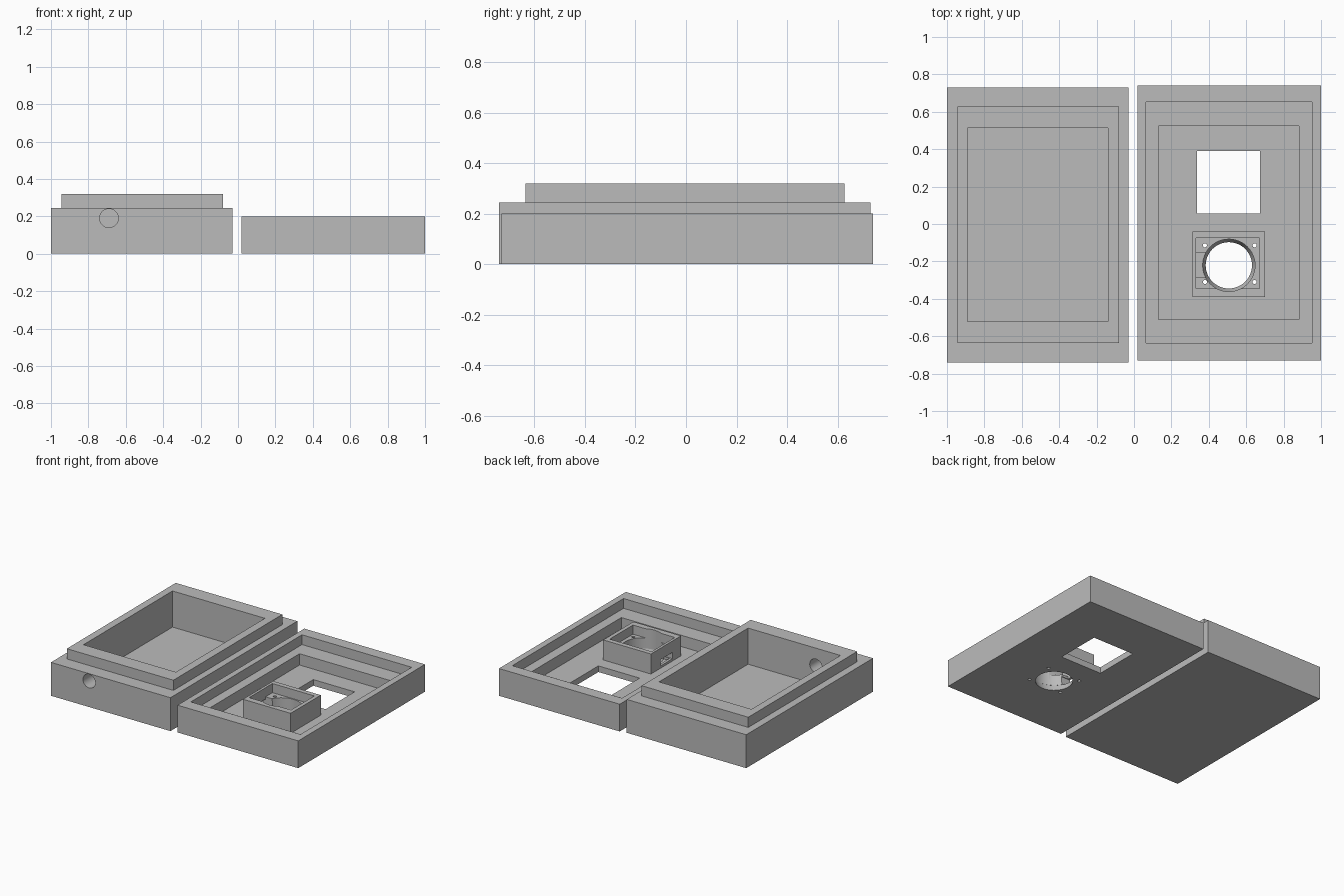
import bpy
import bmesh

default = bpy.data.objects.get("Cube")
if default:
    bpy.data.objects.remove(default, do_unlink=True)

grey = bpy.data.materials.new("plain_grey")
grey.use_nodes = True
COLOUR = (0.5, 0.5, 0.5, 1)
grey.diffuse_color = COLOUR
grey.node_tree.nodes["Principled BSDF"].inputs["Base Color"].default_value = COLOUR


def finish(name, bm):
    mesh = bpy.data.meshes.new(name)
    bmesh.ops.recalc_face_normals(bm, faces=bm.faces)
    bm.to_mesh(mesh)
    bm.free()
    mesh.materials.append(grey)
    obj = bpy.data.objects.new(name, mesh)
    bpy.context.collection.objects.link(obj)
    return obj


def box(name, x, y, z):
    """Box from (min, max) pairs on each axis."""
    bm = bmesh.new()
    bmesh.ops.create_cube(bm, size=1)
    for v in bm.verts:
        for i, (lo, hi) in enumerate((x, y, z)):
            v.co[i] = lo if v.co[i] < 0 else hi
    return finish(name, bm)


def round_cutter(name, centre, r_low, r_high, z, sides=48):
    bm = bmesh.new()
    bmesh.ops.create_cone(bm, cap_ends=True, segments=sides, radius1=r_low,
                          radius2=r_high, depth=z[1] - z[0])
    bmesh.ops.translate(bm, verts=bm.verts, vec=(*centre, sum(z) / 2))
    return finish(name, bm)


def boolean(target, other, operation="DIFFERENCE"):
    mod = target.modifiers.new(operation.title(), "BOOLEAN")
    mod.operation = operation
    mod.solver = "EXACT"
    mod.object = other
    bpy.context.view_layer.objects.active = target
    bpy.ops.object.modifier_apply(modifier=mod.name)
    bpy.data.objects.remove(other, do_unlink=True)


def smooth(obj):
    bpy.ops.object.select_all(action="DESELECT")
    obj.select_set(True)
    bpy.context.view_layer.objects.active = obj
    bpy.ops.object.shade_smooth_by_angle(angle=0.5)


# Deep case half with raised lip
case = box("case_base", (-1, -0.03), (-0.74, 0.73), (0, 0.245))
boolean(case, box("lip", (-0.945, -0.08), (-0.635, 0.628), (0.1, 0.32)), "UNION")
boolean(case, box("case_cavity", (-0.89, -0.14), (-0.52, 0.512), (0.055, 0.5)))

# Cable hole through the front wall
hole = round_cutter("cable_hole", (0, 0), 0.05, 0.05, (-0.2, 0.2))
hole.rotation_euler.x = 1.5708
hole.location = (-0.69, -0.65, 0.19)
boolean(case, hole)
smooth(case)

# Shallow cover half with stepped recess and window
cover = box("cover", (0.02, 1), (-0.73, 0.74), (0, 0.2))
boolean(cover, box("lip_recess", (0.063, 0.953), (-0.637, 0.652), (0.128, 0.4)))
boolean(cover, box("cover_cavity", (0.132, 0.882), (-0.51, 0.525), (0.045, 0.4)))
boolean(cover, box("window", (0.338, 0.673), (0.055, 0.39), (-0.1, 0.3)))

# Sensor housing standing on the cover floor
housing = box("sensor_housing", (0.313, 0.70), (-0.39, -0.04), (0.03, 0.192))
boolean(housing, box("pocket", (0.332, 0.672), (-0.345, -0.075), (0.125, 0.4)))
boolean(housing, box("side_notch", (0.332, 0.45), (-0.285, -0.155), (0.045, 0.3)))
boolean(housing, box("cable_slot", (0.2, 0.4), (-0.29, -0.15), (0.062, 0.108)))
boolean(cover, housing, "UNION")

# Round opening with tapered seat, and four screw holes
CENTRE = (0.507, -0.221)
boolean(cover, round_cutter("bore", CENTRE, 0.14, 0.14, (0.045, 0.4)))
boolean(cover, round_cutter("tapered_hole", CENTRE, 0.122, 0.141, (-0.005, 0.047)))
for sx in (-1, 1):
    for sy in (-1, 1):
        spot = (0.512 + sx * 0.133, -0.212 + sy * 0.098)
        boolean(cover, round_cutter("screw_hole", spot, 0.011, 0.011, (-0.1, 0.4), 16))
smooth(cover)
